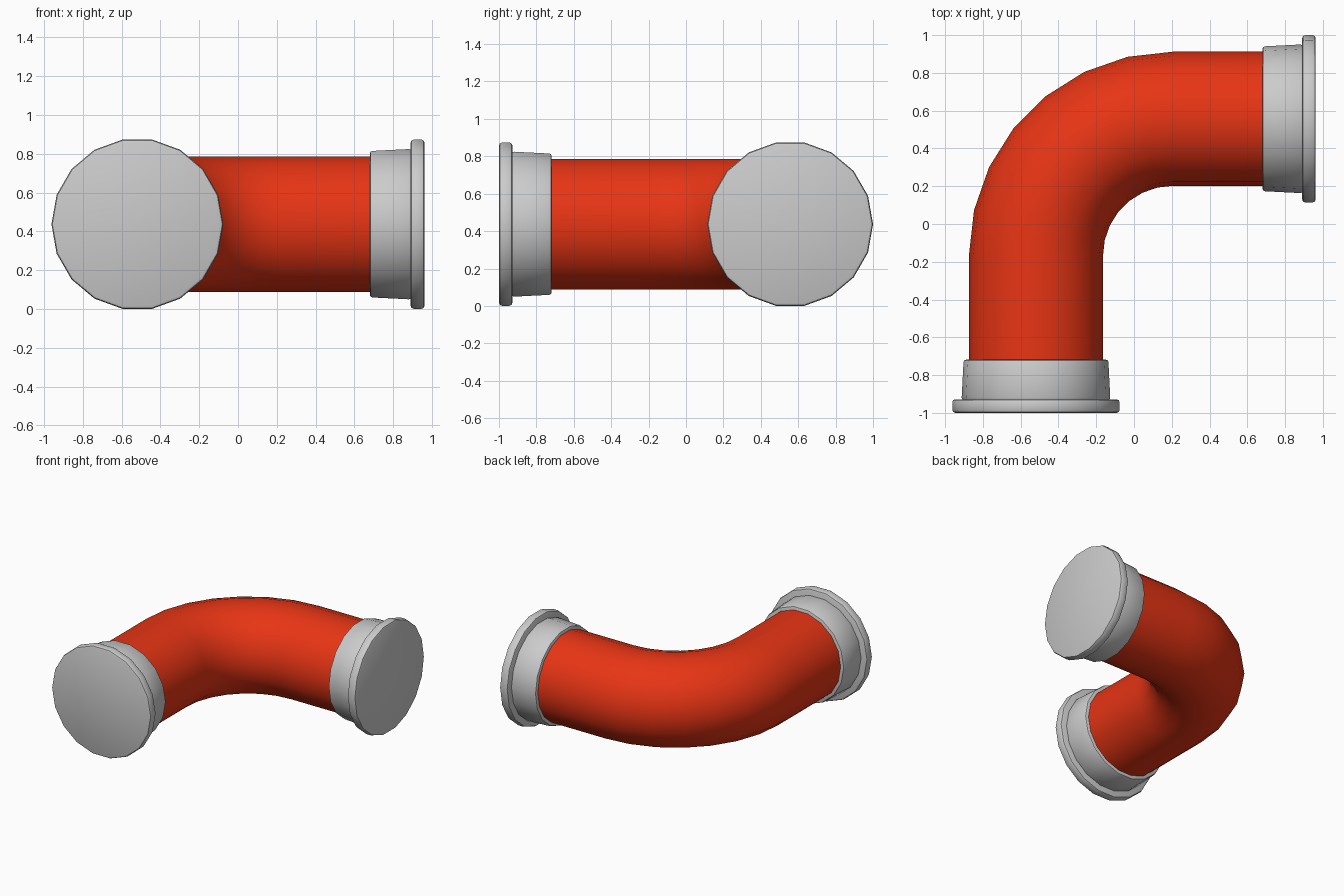
import bpy, bmesh
from math import sin, cos, pi
from mathutils import Vector

if "Cube" in bpy.data.objects:
    bpy.data.objects.remove(bpy.data.objects["Cube"])

SIDES = 18
CX, CY, CZ = -0.519, 0.557, 0.437      # axis of front leg (x), side leg (y), height
BEND_R = 0.724
BX, BY = CX + BEND_R, CY - BEND_R      # centre of the bend
PIPE_R = 0.355
UP = Vector((0, 0, 1))


def tube(name, stations, bevel=0.0, mat=None):
    """Capped tube through stations of (centre, horizontal side direction, radius)."""
    bm = bmesh.new()
    rings = []
    for c, side, r in stations:
        rings.append([bm.verts.new(c + side * (r * cos(2 * pi * i / SIDES)) + UP * (r * sin(2 * pi * i / SIDES)))
                      for i in range(SIDES)])
    for a, b in zip(rings, rings[1:]):
        for i in range(SIDES):
            j = (i + 1) % SIDES
            bm.faces.new((a[i], a[j], b[j], b[i]))
    bm.faces.new(rings[0])
    bm.faces.new(rings[-1])
    bmesh.ops.recalc_face_normals(bm, faces=bm.faces)
    me = bpy.data.meshes.new(name)
    bm.to_mesh(me)
    bm.free()
    ob = bpy.data.objects.new(name, me)
    bpy.context.collection.objects.link(ob)
    if mat:
        me.materials.append(mat)
    bpy.ops.object.select_all(action='DESELECT')
    ob.select_set(True)
    bpy.context.view_layer.objects.active = ob
    if bevel:
        m = ob.modifiers.new("bevel", 'BEVEL')
        m.width, m.segments, m.limit_method = bevel, 2, 'ANGLE'
        bpy.ops.object.modifier_apply(modifier=m.name)
    bpy.ops.object.shade_smooth_by_angle()
    return ob


red = bpy.data.materials.new("red_paint")
red.diffuse_color = (0.8, 0.035, 0.007, 1)
red.use_nodes = True
red.node_tree.nodes["Principled BSDF"].inputs["Base Color"].default_value = red.diffuse_color

# Pipe: straight leg, seven-segment quarter bend, straight leg
path = [(Vector((CX, -0.95, CZ)), Vector((-1, 0, 0)), PIPE_R)]
for k in range(8):
    t = k * pi / 14
    out = Vector((-cos(t), sin(t), 0))
    path.append((Vector((BX, BY, CZ)) + out * BEND_R, out, PIPE_R))
path.append((Vector((0.91, CY, CZ)), Vector((0, 1, 0)), PIPE_R))
tube("pipe_bend", path, mat=red)

# Tapered collar and closed flange on each end, measured back from the end face
ends = [("front", Vector((CX, -1, CZ)), Vector((0, 1, 0)), Vector((-1, 0, 0))),
        ("side", Vector((0.962, CY, CZ)), Vector((-1, 0, 0)), Vector((0, 1, 0)))]
for label, face, inward, side in ends:
    tube(label + "_collar", [(face + inward * d, side, r) for d, r in ((0.068, 0.394), (0.282, 0.383))], 0.013)
    tube(label + "_flange", [(face + inward * d, side, r) for d, r in ((0, 0.443), (0.072, 0.443))], 0.016)
